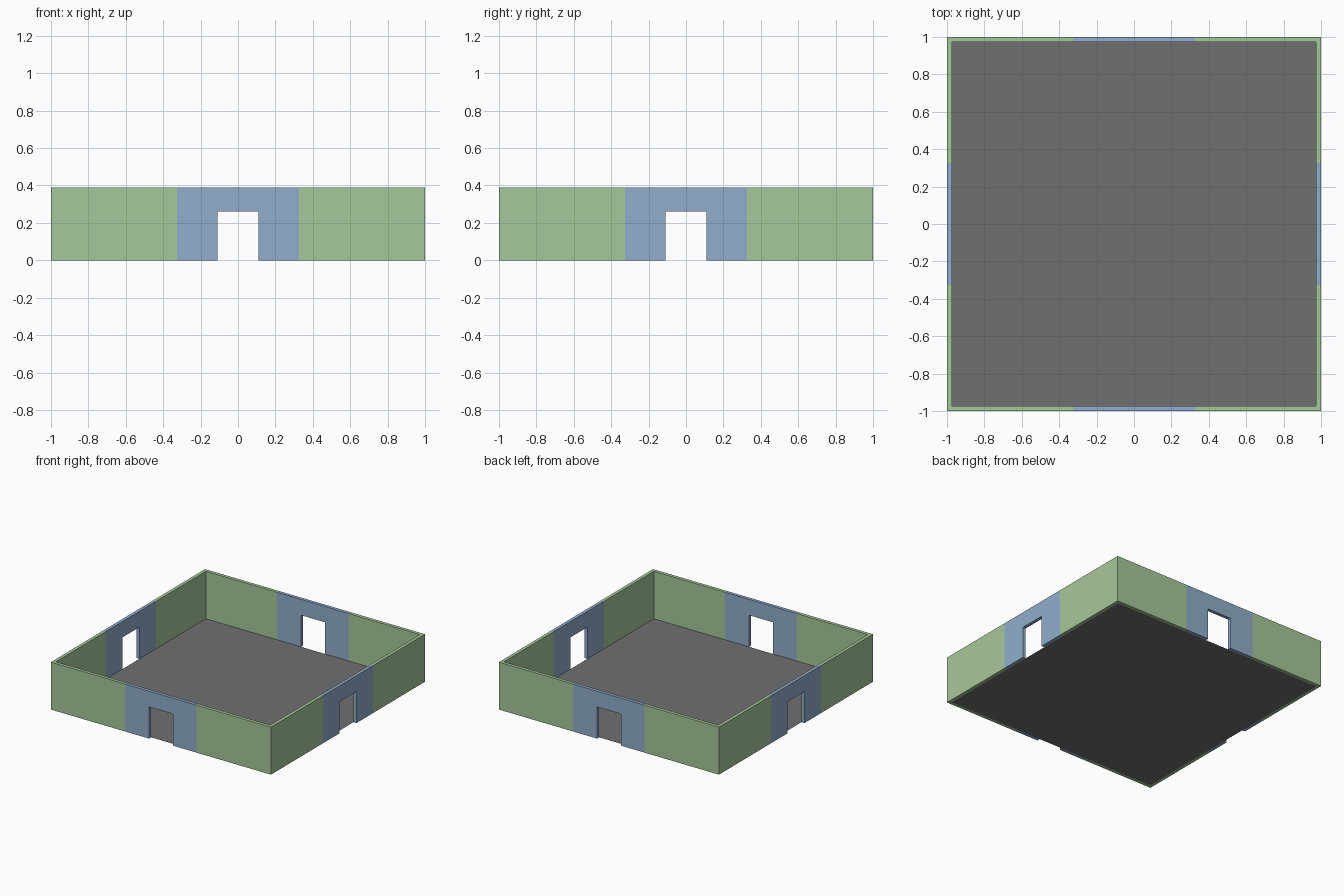
import bpy, bmesh
from mathutils import Matrix, Vector
from math import pi

if "Cube" in bpy.data.objects:
    bpy.data.objects.remove(bpy.data.objects["Cube"])

WALL_H, DOOR_H, THICK = 0.39, 0.26, 0.027
XS = [-1, -0.325, -0.11, 0.11, 0.325, 1]
ZS = [0, DOOR_H, WALL_H]


def material(name, rgb):
    m = bpy.data.materials.new(name)
    m.diffuse_color = (*rgb, 1)
    m.use_nodes = True
    m.node_tree.nodes["Principled BSDF"].inputs["Base Color"].default_value = m.diffuse_color
    return m


def make_object(name, bm, mats=()):
    mesh = bpy.data.meshes.new(name)
    bm.to_mesh(mesh)
    bm.free()
    for m in mats:
        mesh.materials.append(m)
    obj = bpy.data.objects.new(name, mesh)
    bpy.context.collection.objects.link(obj)
    return obj


# Outer skin of the four walls, with a doorway left open in each side
bm = bmesh.new()
for side in range(4):
    rot = Matrix.Rotation(side * pi / 2, 3, 'Z')
    for i, (x0, x1) in enumerate(zip(XS, XS[1:])):
        for j, (z0, z1) in enumerate(zip(ZS, ZS[1:])):
            if i == 2 and j == 0:
                continue
            corners = [(x0, z0), (x1, z0), (x1, z1), (x0, z1)]
            face = bm.faces.new([bm.verts.new(rot @ Vector((x, -1, z))) for x, z in corners])
            face.material_index = 1 if 1 <= i <= 3 else 0
bmesh.ops.remove_doubles(bm, verts=bm.verts, dist=1e-4)
walls = make_object("walls", bm, [material("wall_green", (0.38, 0.58, 0.32)),
                                  material("doorway_blue", (0.28, 0.42, 0.6))])

# Wall thickness grows inward
solid = walls.modifiers.new("thickness", 'SOLIDIFY')
solid.thickness = THICK
solid.offset = -1
solid.use_even_offset = True

# Floor sheet inside the walls
bm = bmesh.new()
bmesh.ops.create_grid(bm, x_segments=1, y_segments=1, size=1 - THICK)
make_object("floor", bm, [material("floor_grey", (0.16, 0.16, 0.16))])
